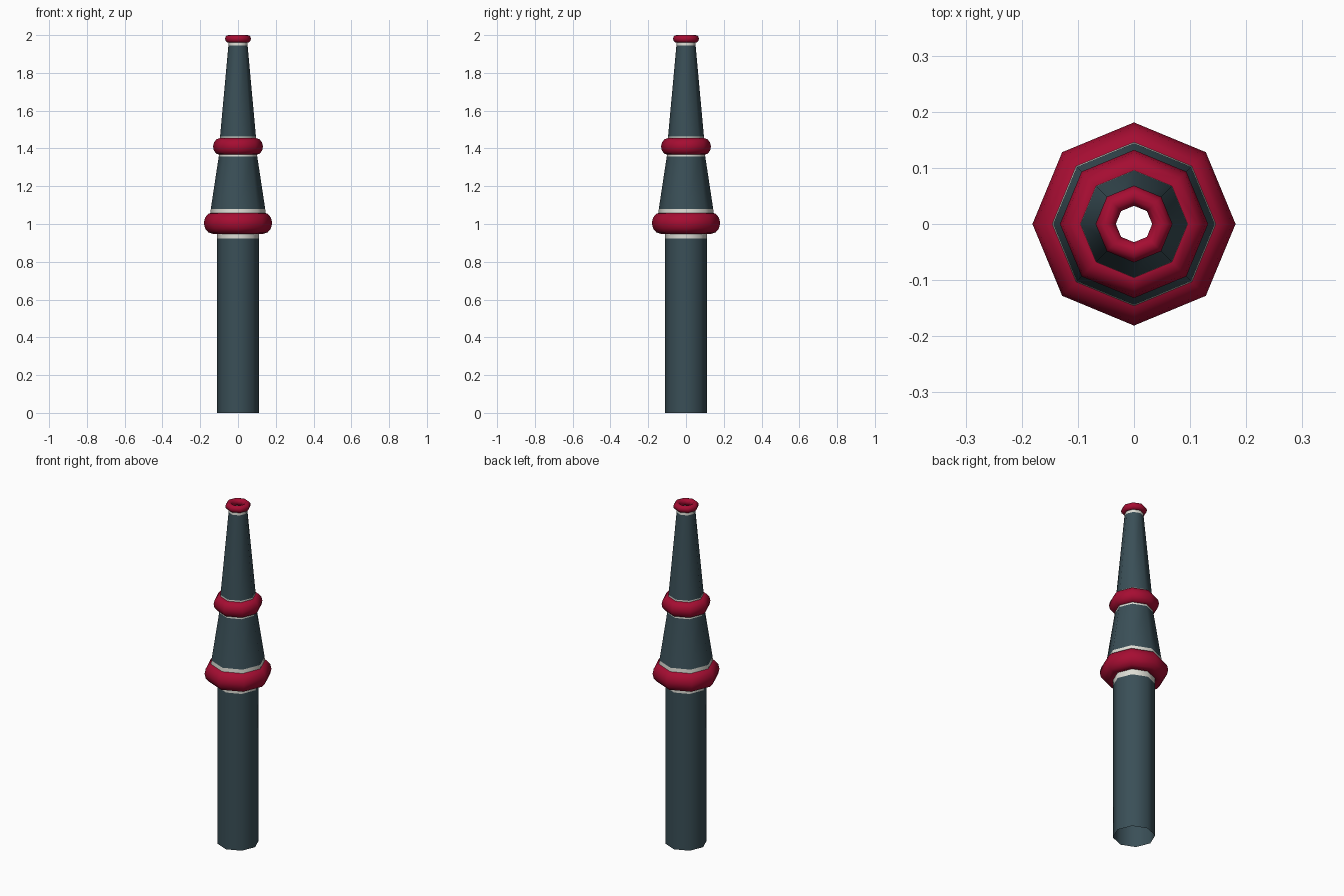
import bpy, math

if "Cube" in bpy.data.objects:
    bpy.data.objects.remove(bpy.data.objects["Cube"])

SIDES = 8


def material(name, rgb):
    m = bpy.data.materials.new(name)
    m.diffuse_color = (*rgb, 1.0)
    m.use_nodes = True
    m.node_tree.nodes["Principled BSDF"].inputs["Base Color"].default_value = m.diffuse_color
    return m


slate = material("dark slate", (0.042, 0.078, 0.095))
white = material("off white", (0.72, 0.72, 0.66))
red = material("deep red", (0.38, 0.004, 0.032))


def lathe(name, profile, mat, closed=False):
    """Spin a (radius, z) profile into an open eight-sided surface."""
    n = len(profile)
    verts = [(r * math.cos(math.tau * s / SIDES), r * math.sin(math.tau * s / SIDES), z)
             for s in range(SIDES) for r, z in profile]
    faces = []
    for s in range(SIDES):
        a, b = s * n, (s + 1) % SIDES * n
        for i in range(n if closed else n - 1):
            j = (i + 1) % n
            faces.append((a + i, b + i, b + j, a + j))
    mesh = bpy.data.meshes.new(name)
    mesh.from_pydata(verts, [], faces)
    mesh.materials.append(mat)
    mesh.shade_smooth()
    obj = bpy.data.objects.new(name, mesh)
    bpy.context.collection.objects.link(obj)
    return obj


def ring(name, major, minor, z, half_height, steps=12):
    """Rounded ring with an elliptical section."""
    section = [(major + minor * math.cos(math.tau * i / steps),
                z + half_height * math.sin(math.tau * i / steps)) for i in range(steps)]
    return lathe(name, section, red, closed=True)


# Hollow tube sections with pale collars beside each ring
lathe("lower_tube", [(0.112, 0.0), (0.112, 0.922)], slate)
lathe("lower_collar", [(0.112, 0.922), (0.112, 1.0)], white)
lathe("middle_base_collar", [(0.149, 1.02), (0.144, 1.08)], white)
lathe("middle_cone", [(0.144, 1.08), (0.102, 1.357)], slate)
lathe("middle_top_collar", [(0.102, 1.357), (0.099, 1.40)], white)
lathe("upper_base_collar", [(0.098, 1.42), (0.095, 1.462)], white)
lathe("nozzle_cone", [(0.095, 1.462), (0.051, 1.944)], slate)
lathe("nozzle_collar", [(0.051, 1.944), (0.049, 1.98)], white)

# Rounded grip rings
ring("lower_ring", 0.133, 0.048, 1.005, 0.057)
ring("middle_ring", 0.097, 0.035, 1.41, 0.044)
ring("tip_ring", 0.0505, 0.018, 1.98, 0.020)
